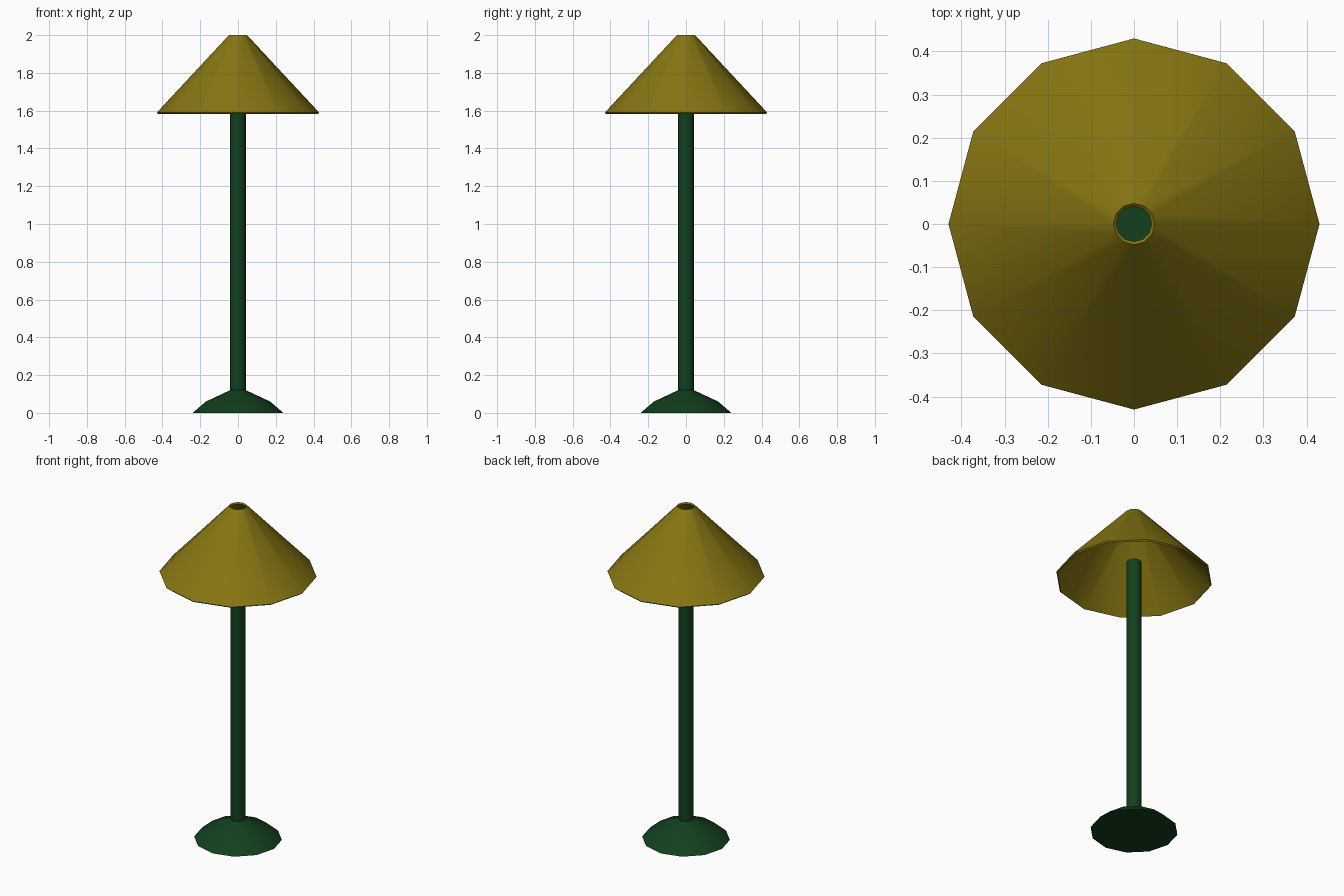
import bpy, bmesh
from math import cos, sin, tau, radians

if "Cube" in bpy.data.objects:
    bpy.data.objects.remove(bpy.data.objects["Cube"])

SIDES = 12


def material(name, color):
    m = bpy.data.materials.new(name)
    m.diffuse_color = (*color, 1)
    m.use_nodes = True
    m.node_tree.nodes["Principled BSDF"].inputs["Base Color"].default_value = m.diffuse_color
    return m


def lathe(name, profile, mat, loop=False):
    """Spin (radius, z) points around z; loop closes the profile, otherwise ends are capped."""
    bm = bmesh.new()
    rings = [[bm.verts.new((r * cos(tau * i / SIDES), r * sin(tau * i / SIDES), z))
              for i in range(SIDES)] for r, z in profile]
    pairs = list(zip(rings, rings[1:]))
    if loop:
        pairs.append((rings[-1], rings[0]))
    else:
        bm.faces.new(rings[0][::-1])
        bm.faces.new(rings[-1])
    for a, b in pairs:
        for i in range(SIDES):
            j = (i + 1) % SIDES
            bm.faces.new((a[i], a[j], b[j], b[i]))
    bmesh.ops.recalc_face_normals(bm, faces=bm.faces)
    mesh = bpy.data.meshes.new(name)
    bm.to_mesh(mesh)
    bm.free()
    mesh.materials.append(mat)
    ob = bpy.data.objects.new(name, mesh)
    bpy.context.collection.objects.link(ob)
    bpy.ops.object.select_all(action='DESELECT')
    ob.select_set(True)
    bpy.context.view_layer.objects.active = ob
    bpy.ops.object.shade_smooth_by_angle(angle=radians(35))
    return ob


green = material("green_metal", (0.006, 0.05, 0.012))
yellow = material("yellow_shade", (0.24, 0.18, 0.006))

# Foot and pole in one turned piece, the pole ending inside the shade
lathe("base_and_pole", [(0.24, 0), (0.17, 0.06), (0.042, 0.12), (0.042, 1.69)], green)

# Thin conical shade, open at top and bottom
lathe("lamp_shade", [(0.43, 1.59), (0.048, 2.0), (0.041, 1.993), (0.423, 1.583)],
      yellow, loop=True)
